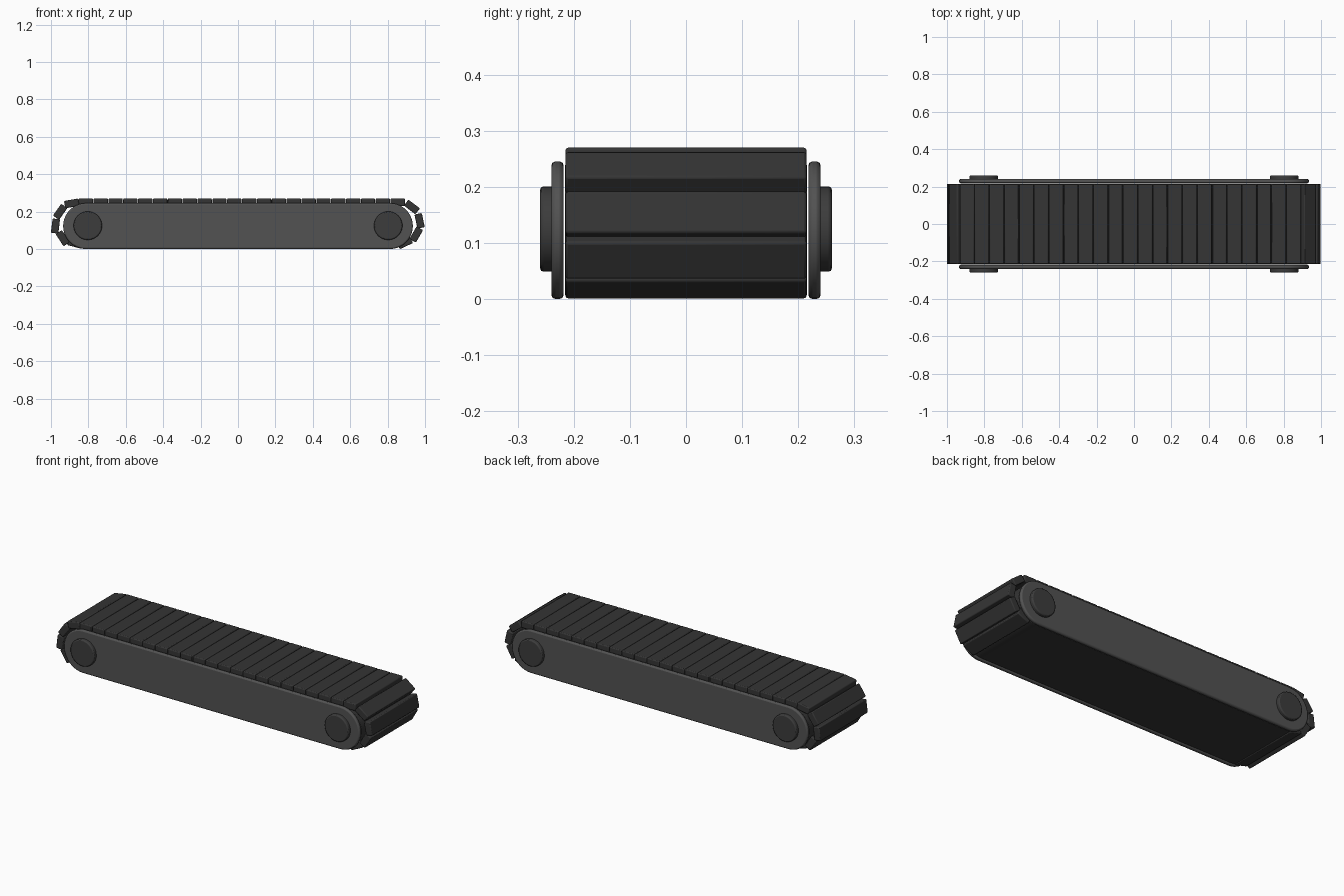
import bpy, bmesh
from math import sin, cos, pi, radians
from mathutils import Matrix

if "Cube" in bpy.data.objects:
    bpy.data.objects.remove(bpy.data.objects["Cube"])


def material(name, v):
    m = bpy.data.materials.new(name)
    m.diffuse_color = (v, v, v, 1)
    m.use_nodes = True
    m.node_tree.nodes["Principled BSDF"].inputs["Base Color"].default_value = m.diffuse_color
    return m


RUBBER = material("dark_rubber", 0.035)
STEEL = material("grey_steel", 0.085)
HUB = material("dark_steel", 0.045)


def finish(name, bm, mat, bevel, segments=2):
    bmesh.ops.recalc_face_normals(bm, faces=bm.faces)
    me = bpy.data.meshes.new(name)
    bm.to_mesh(me)
    bm.free()
    ob = bpy.data.objects.new(name, me)
    bpy.context.collection.objects.link(ob)
    me.materials.append(mat)
    mod = ob.modifiers.new("bevel", 'BEVEL')
    mod.width, mod.segments = bevel, segments
    mod.limit_method = 'ANGLE'
    mod.angle_limit = radians(40)
    bpy.ops.object.select_all(action='DESELECT')
    ob.select_set(True)
    bpy.context.view_layer.objects.active = ob
    bpy.ops.object.shade_smooth_by_angle(angle=radians(35))
    return ob


def stadium(name, y0, y1, r, mat, bevel, cx=0.8125, cz=0.123, n=20):
    bm = bmesh.new()
    ring = []
    for side in (1, -1):
        for i in range(n + 1):
            a = -pi / 2 + pi * i / n
            ring.append((side * (cx + r * cos(a)), cz + side * r * sin(a)))
    f = bm.faces.new([bm.verts.new((x, y0, z)) for x, z in ring])
    ext = bmesh.ops.extrude_face_region(bm, geom=[f])
    vs = [v for v in ext["geom"] if isinstance(v, bmesh.types.BMVert)]
    bmesh.ops.translate(bm, verts=vs, vec=(0, y1 - y0, 0))
    # extrusion keeps the start face, so the solid is closed
    if not f.is_valid or len(bm.faces) < len(ring) + 2:
        bmesh.ops.holes_fill(bm, edges=bm.edges, sides=0)
    return finish(name, bm, mat, bevel)


def slat(name, x, z, normal_deg):
    bm = bmesh.new()
    bmesh.ops.create_cube(bm, size=1)
    m = (Matrix.Translation((x, 0, z))
         @ Matrix.Rotation(radians(90 - normal_deg), 4, 'Y')
         @ Matrix.Diagonal((0.077, 0.43, 0.04, 1)))
    bmesh.ops.transform(bm, matrix=m, verts=bm.verts)
    return finish(name, bm, RUBBER, 0.005)


# Inner bed and the two side plates
stadium("belt_bed", -0.216, 0.216, 0.118, RUBBER, 0.004)
stadium("side_plate_front", -0.24, -0.218, 0.1225, STEEL, 0.007)
stadium("side_plate_back", 0.218, 0.24, 0.1225, STEEL, 0.007)

# Flat run of belt slats
for i in range(22):
    slat("belt_slat", -0.8135 + i * 0.0794, 0.25, 90)

# Slats wrapping round each end: x, z, outward angle
for x, z, a in [(0.93, 0.225, 53), (0.971, 0.151, 12), (0.953, 0.078, -30),
                (0.892, 0.034, -65),
                (-0.889, 0.244, 100), (-0.951, 0.199, 145),
                (-0.976, 0.123, 173), (-0.937, 0.058, 213),
                (-0.87, 0.031, 255)]:
    slat("end_slat", x, z, a)

# Roller hubs on the plates
for sx in (-1, 1):
    for sy in (-1, 1):
        bm = bmesh.new()
        bmesh.ops.create_cone(bm, cap_ends=True, segments=40, radius1=0.076,
                              radius2=0.076, depth=0.03)
        m = (Matrix.Translation((sx * 0.803, sy * 0.245, 0.125))
             @ Matrix.Rotation(pi / 2, 4, 'X'))
        bmesh.ops.transform(bm, matrix=m, verts=bm.verts)
        finish("roller_hub", bm, HUB, 0.006)
